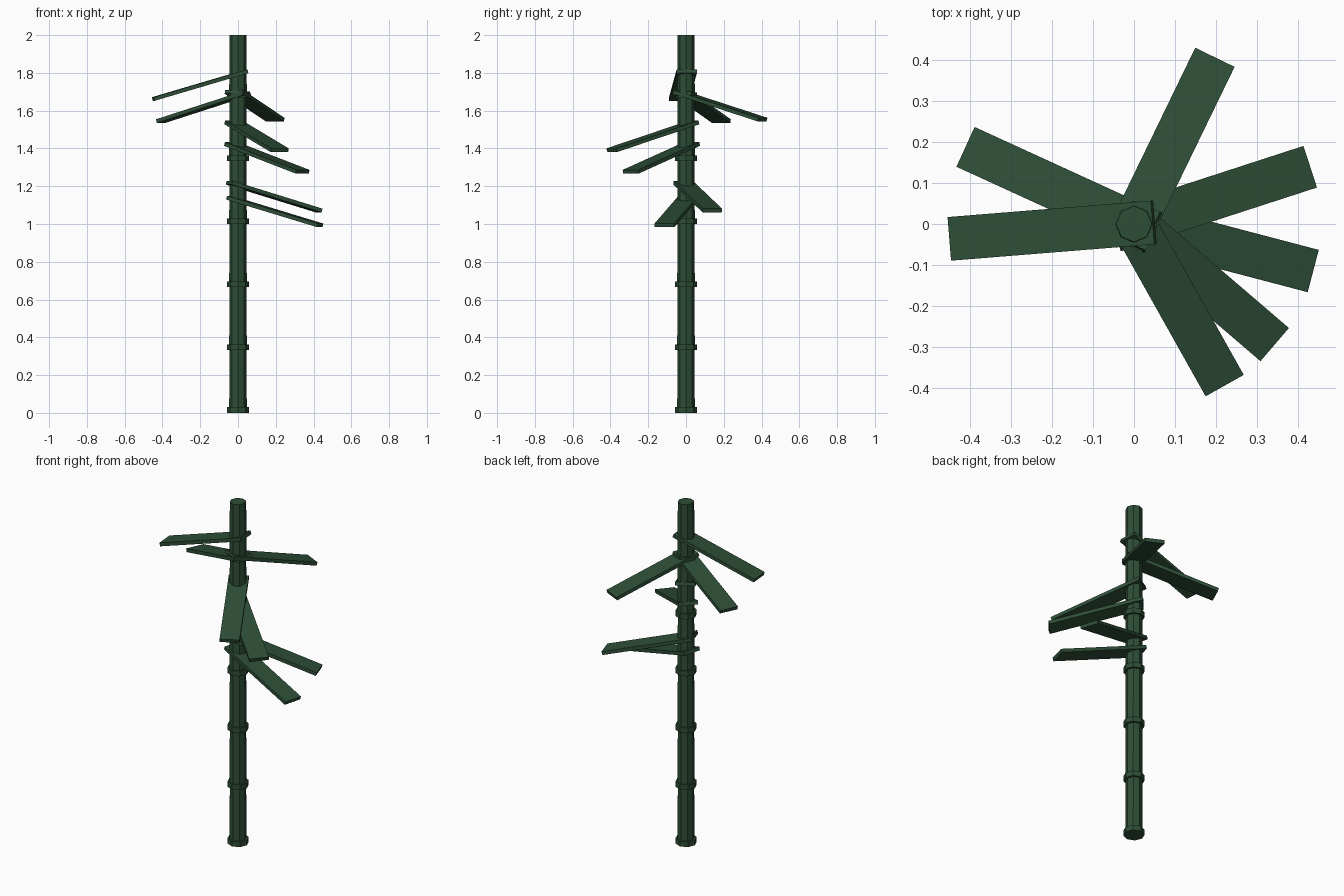
import bpy, math
from mathutils import Matrix, Vector

if "Cube" in bpy.data.objects:
    bpy.data.objects.remove(bpy.data.objects["Cube"])

green = bpy.data.materials.new("dark_green")
green.diffuse_color = (0.027, 0.076, 0.038, 1)
green.use_nodes = True
green.node_tree.nodes["Principled BSDF"].inputs["Base Color"].default_value = green.diffuse_color

SEGMENTS = 6
SEG_H = 2.0 / SEGMENTS


def finish(name):
    obj = bpy.context.object
    obj.name = name
    obj.data.materials.append(green)
    return obj


def octagon_cone(name, r1, r2, z0, h):
    bpy.ops.mesh.primitive_cone_add(vertices=8, radius1=r1, radius2=r2, depth=h,
                                    location=(0, 0, z0 + h / 2))
    return finish(name)


# Stalk: slightly tapered segments, each with a collar at its base
for i in range(SEGMENTS):
    octagon_cone(f"stalk_segment_{i + 1}", 0.047, 0.044, i * SEG_H, SEG_H)
    octagon_cone(f"joint_ring_{i + 1}", 0.057, 0.057, i * SEG_H, 0.03)

# Leaves: flat planks drooping outward; (azimuth in degrees, centre height)
LENGTH, WIDTH, THICK, DROOP, OFFSET = 0.52, 0.107, 0.02, 0.286, 0.201
leaves = [(184.6, 1.735), (155.4, 1.618), (64.1, 1.626), (-60.7, 1.464),
          (-40.6, 1.35), (18.0, 1.145), (-14.7, 1.066)]
for i, (az, z) in enumerate(leaves):
    bpy.ops.mesh.primitive_cube_add(size=1)
    leaf = finish(f"leaf_{i + 1}")
    leaf.data.transform(Matrix.Diagonal((LENGTH, WIDTH, THICK, 1)))
    a = math.radians(az)
    leaf.rotation_euler = (0, DROOP, a)
    leaf.location = Vector((OFFSET * math.cos(a), OFFSET * math.sin(a), z))
